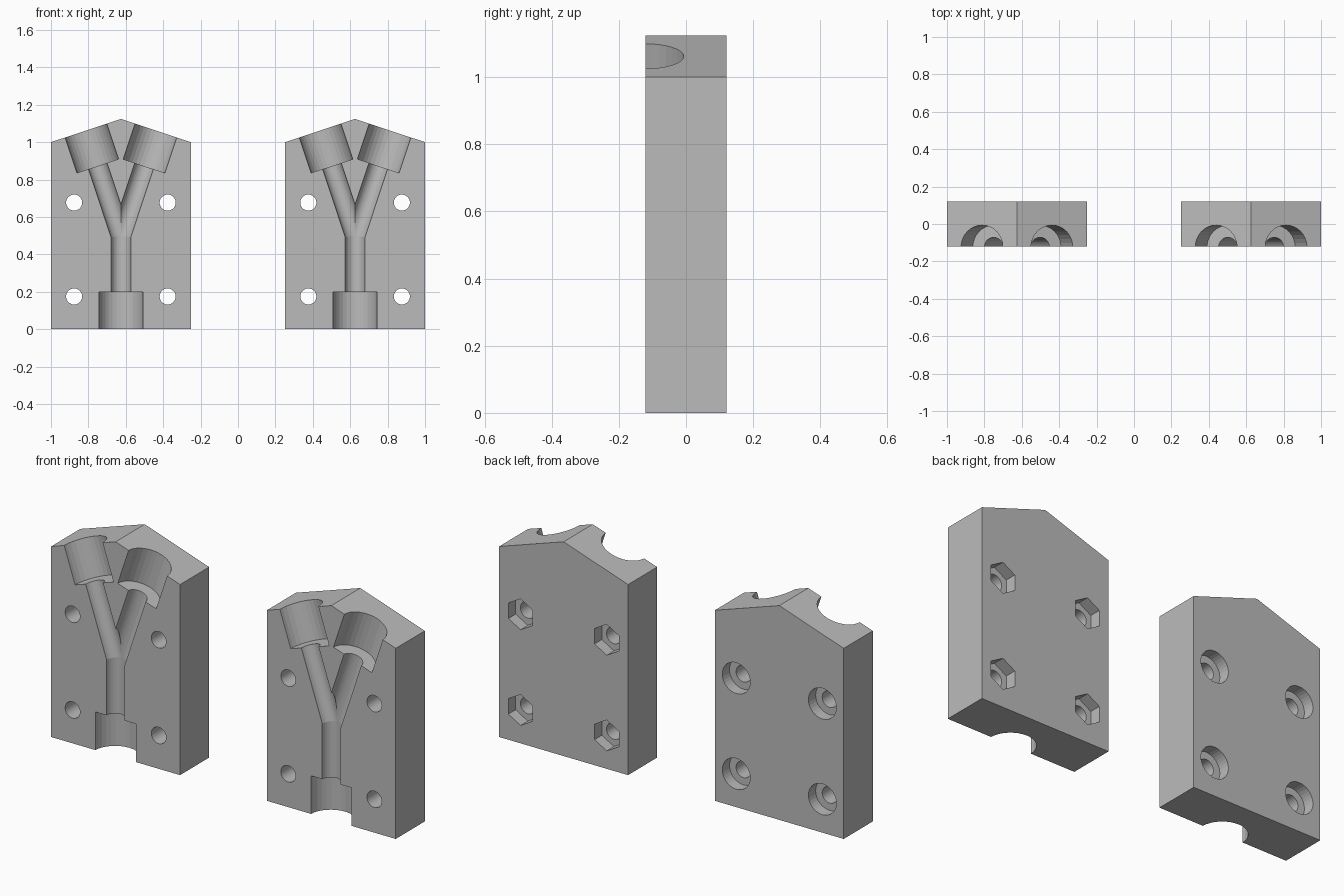
import bpy
import bmesh
from math import radians, sin, cos, tan
from mathutils import Matrix, Vector

cube = bpy.data.objects.get("Cube")
if cube:
    bpy.data.objects.remove(cube, do_unlink=True)

grey = bpy.data.materials.new("plain grey")
grey.use_nodes = True
colour = (0.5, 0.5, 0.5, 1)
grey.diffuse_color = colour
grey.node_tree.nodes["Principled BSDF"].inputs["Base Color"].default_value = colour

CENTRE = 0.626          # distance of each half from the middle
HALF_W = 0.374
HALF_D = 0.1205
TILT = radians(18.4)    # roof slope and branch angle
SHOULDER = 1.0
PEAK = SHOULDER + HALF_W * tan(TILT)
FORK = 0.5              # height where the branches meet
AXIS_Y = -0.1245        # channel axis, just in front of the parting face
PIPE_R, SOCKET_R, SOCKET_L = 0.053, 0.118, 0.2
HOLE_R, RECESS_R, RECESS_D = 0.043, 0.081, 0.06


def new_object(name, bm):
    bmesh.ops.recalc_face_normals(bm, faces=bm.faces)
    mesh = bpy.data.meshes.new(name)
    bm.to_mesh(mesh)
    bm.free()
    mesh.materials.append(grey)
    obj = bpy.data.objects.new(name, mesh)
    bpy.context.collection.objects.link(obj)
    return obj


def rod(name, start, end, radius, sides=32, turn=0):
    """Prism between two points."""
    start, end = Vector(start), Vector(end)
    axis = end - start
    bm = bmesh.new()
    bmesh.ops.create_cone(bm, cap_ends=True, segments=sides, radius1=radius,
                          radius2=radius, depth=axis.length,
                          matrix=Matrix.Rotation(turn, 4, 'Z'))
    spin = Vector((0, 0, 1)).rotation_difference(axis).to_matrix().to_4x4()
    bm.transform(Matrix.Translation((start + end) / 2) @ spin)
    return new_object(name, bm)


def block(name, x):
    """Plate with a gabled top."""
    bm = bmesh.new()
    outline = [(-HALF_W, 0), (HALF_W, 0), (HALF_W, SHOULDER), (0, PEAK), (-HALF_W, SHOULDER)]
    face = bm.faces.new([bm.verts.new((x + px, -HALF_D, pz)) for px, pz in outline])
    out = bmesh.ops.extrude_face_region(bm, geom=[face])
    verts = [v for v in out["geom"] if isinstance(v, bmesh.types.BMVert)]
    bmesh.ops.translate(bm, verts=verts, vec=(0, 2 * HALF_D, 0))
    return new_object(name, bm)


def channel_cutters(x):
    """Y-shaped channel with a socket at each of its three ends."""
    cutters = [rod("stem_cutter", (x, AXIS_Y, 0.1), (x, AXIS_Y, FORK), PIPE_R),
               rod("lower_socket_cutter", (x, AXIS_Y, -0.1), (x, AXIS_Y, SOCKET_L), SOCKET_R)]
    # branch length from the fork to the sloping roof
    reach = (PEAK - FORK) * cos(TILT)
    for side in (-1, 1):
        def along(t):
            return (x + side * sin(TILT) * t, AXIS_Y, FORK + cos(TILT) * t)
        cutters.append(rod("branch_cutter", along(0), along(reach - 0.1), PIPE_R))
        cutters.append(rod("upper_socket_cutter", along(reach - SOCKET_L), along(reach + 0.1), SOCKET_R))
    return cutters


def bolt_cutters(x, sides):
    """Four through holes, each with a recess in the back."""
    cutters = []
    for dx in (-0.25, 0.25):
        for z in (0.175, 0.677):
            px = x + dx
            cutters.append(rod("hole_cutter", (px, -0.3, z), (px, 0.3, z), HOLE_R))
            turn = radians(30) if sides == 6 else 0
            recess = rod("recess_cutter", (0, HALF_D - RECESS_D, 0), (0, 0.3, 0), RECESS_R, sides)
            # point one corner of the recess upwards
            if sides == 6:
                mid = recess.data
                top = max(v.co.z for v in mid.vertices)
                if top < RECESS_R * 0.95:
                    mid.transform(Matrix.Rotation(turn, 4, 'Y'))
            recess.data.transform(Matrix.Translation((px, 0, z)))
            cutters.append(recess)
    return cutters


def mould_half(name, x, sides):
    body = block(name, x)
    cutters = channel_cutters(x) + bolt_cutters(x, sides)
    for cutter in cutters:
        cutter.hide_render = True
        mod = body.modifiers.new("cut", 'BOOLEAN')
        mod.operation = 'DIFFERENCE'
        mod.solver = 'EXACT'
        mod.object = cutter
    # bake the cuts, then drop the cutters
    bpy.context.view_layer.update()
    depsgraph = bpy.context.evaluated_depsgraph_get()
    mesh = bpy.data.meshes.new_from_object(body.evaluated_get(depsgraph))
    body.modifiers.clear()
    body.data = mesh
    mesh.materials.clear()
    mesh.materials.append(grey)
    for poly in mesh.polygons:
        poly.material_index = 0
    for cutter in cutters:
        bpy.data.objects.remove(cutter, do_unlink=True)


mould_half("mould_half_with_nut_pockets", CENTRE, 6)
mould_half("mould_half_with_counterbores", -CENTRE, 32)
